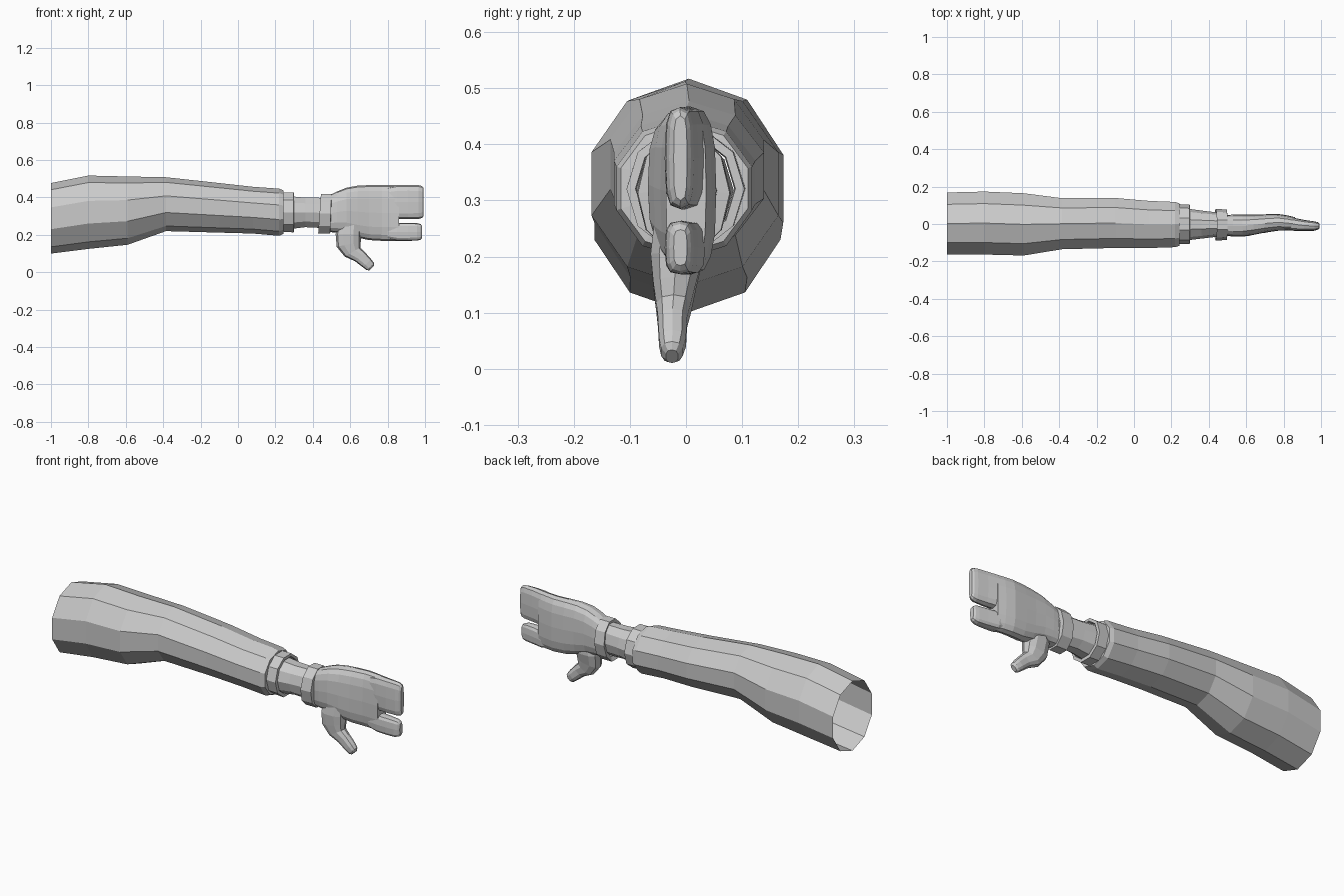
import bpy, bmesh, math
from mathutils import Vector

if "Cube" in bpy.data.objects:
    bpy.data.objects.remove(bpy.data.objects["Cube"])


def loft(name, sections, sides=10, start=90, power=1.0, caps=(True, True)):
    """Skin rings (x, y, z, half depth y, half height, tilt about y in degrees)."""
    bm = bmesh.new()
    rings = []
    for x, y, z, ry, rz, tilt in sections:
        t = math.radians(tilt)
        up = Vector((math.sin(t), 0, math.cos(t))) * rz
        ring = []
        for i in range(sides):
            a = math.radians(start) + 2 * math.pi * i / sides
            c, s = math.cos(a), math.sin(a)
            c = math.copysign(abs(c) ** power, c) if abs(c) > 1e-6 else 0
            s = math.copysign(abs(s) ** power, s) if abs(s) > 1e-6 else 0
            ring.append(bm.verts.new(Vector((x, y, z)) + Vector((0, ry * c, 0)) + up * s))
        rings.append(ring)
    for a, b in zip(rings, rings[1:]):
        for i in range(sides):
            j = (i + 1) % sides
            bm.faces.new((a[i], a[j], b[j], b[i]))
    if caps[0]:
        bm.faces.new(rings[0])
    if caps[1]:
        bm.faces.new(rings[-1])
    bmesh.ops.recalc_face_normals(bm, faces=bm.faces)
    me = bpy.data.meshes.new(name)
    bm.to_mesh(me)
    bm.free()
    ob = bpy.data.objects.new(name, me)
    bpy.context.collection.objects.link(ob)
    return ob


def span(x, y0, y1, z0, z1, tilt=0):
    """Section from its y and z extents."""
    return (x, (y0 + y1) / 2, (z0 + z1) / 2, (y1 - y0) / 2, (z1 - z0) / 2, tilt)


# Loose sleeve, open at the shoulder end
loft("sleeve", [
    span(-1.0, -.172, .177, .10, .477),
    span(-.80, -.172, .182, .125, .517),
    span(-.59, -.177, .173, .147, .512),
    span(-.385, -.142, .145, .22, .508),
    span(-.10, -.135, .146, .212, .477),
    span(.08, -.135, .13, .207, .457),
    span(.22, -.13, .124, .195, .447),
    span(.243, -.122, .116, .205, .438),
    span(.245, -.095, .09, .225, .42),
], caps=(False, False))

# Cuff ring with a hollow end
loft("cuff", [
    span(.235, -.106, .106, .21, .432),
    span(.298, -.106, .104, .208, .432),
    span(.299, -.09, .088, .225, .417),
    span(.27, -.088, .086, .227, .415),
], start=0, caps=(False, False))

# Bare wrist
loft("wrist", [
    span(.265, -.09, .085, .225, .412),
    span(.36, -.078, .072, .237, .403),
    span(.50, -.062, .055, .23, .402),
], start=0)

# Glove band
loft("glove_band", [
    span(.445, -.062, .055, .225, .405, 4),
    span(.436, -.088, .08, .202, .424, 4),
    span(.496, -.086, .078, .202, .424, 2),
    span(.498, -.06, .05, .22, .41, 2),
], start=0, caps=(False, False))

# Palm of the glove
hand = loft("hand", [
    span(.485, -.06, .048, .215, .41),
    span(.53, -.068, .05, .212, .432),
    span(.58, -.068, .05, .205, .452),
    span(.64, -.058, .05, .185, .463),
    span(.70, -.046, .052, .172, .466),
    span(.77, -.036, .054, .168, .467),
    span(.82, -.036, .046, .168, .467),
    span(.862, -.036, .036, .168, .467),
], sides=16, power=.7)

# Two broad fingers
fingers = []
for name, z0, z1, tip in (("upper_finger", .284, .467, .993), ("lower_finger", .168, .264, .985)):
    fingers.append(loft(name, [
        span(.80, -.030, .030, z0 + .012, z1 - .012),
        span(.85, -.036, .034, z0, z1 - .001),
        span(.91, -.038, .022, z0, z1),
        span(tip - .028, -.036, .014, z0 + .001, z1 - .001),
        span(tip - .009, -.030, .009, z0 + .006, z1 - .006),
        span(tip, -.022, .002, z0 + .016, z1 - .016),
    ], sides=12, power=.6))

# Thumb curving down and forward
thumb = loft("thumb", [
    (.600, -.012, .275, .045, .060, 90),
    (.590, -.015, .205, .050, .068, 90),
    (.592, -.020, .150, .040, .066, 78),
    (.612, -.022, .108, .032, .048, 60),
    (.652, -.024, .083, .027, .036, 48),
    (.690, -.024, .048, .025, .031, 46),
    (.708, -.025, .030, .020, .027, 46),
    (.715, -.025, .022, .011, .017, 46),
], sides=10, power=.8)

# Fuse fingers and thumb into the palm
parts = fingers + [thumb]
for part in parts:
    mod = hand.modifiers.new("fuse", 'BOOLEAN')
    mod.operation = 'UNION'
    mod.solver = 'EXACT'
    mod.object = part
bpy.context.view_layer.update()
fused = bpy.data.meshes.new_from_object(
    hand.evaluated_get(bpy.context.evaluated_depsgraph_get()))
hand.modifiers.clear()
hand.data = fused
for part in parts:
    bpy.data.objects.remove(part)
